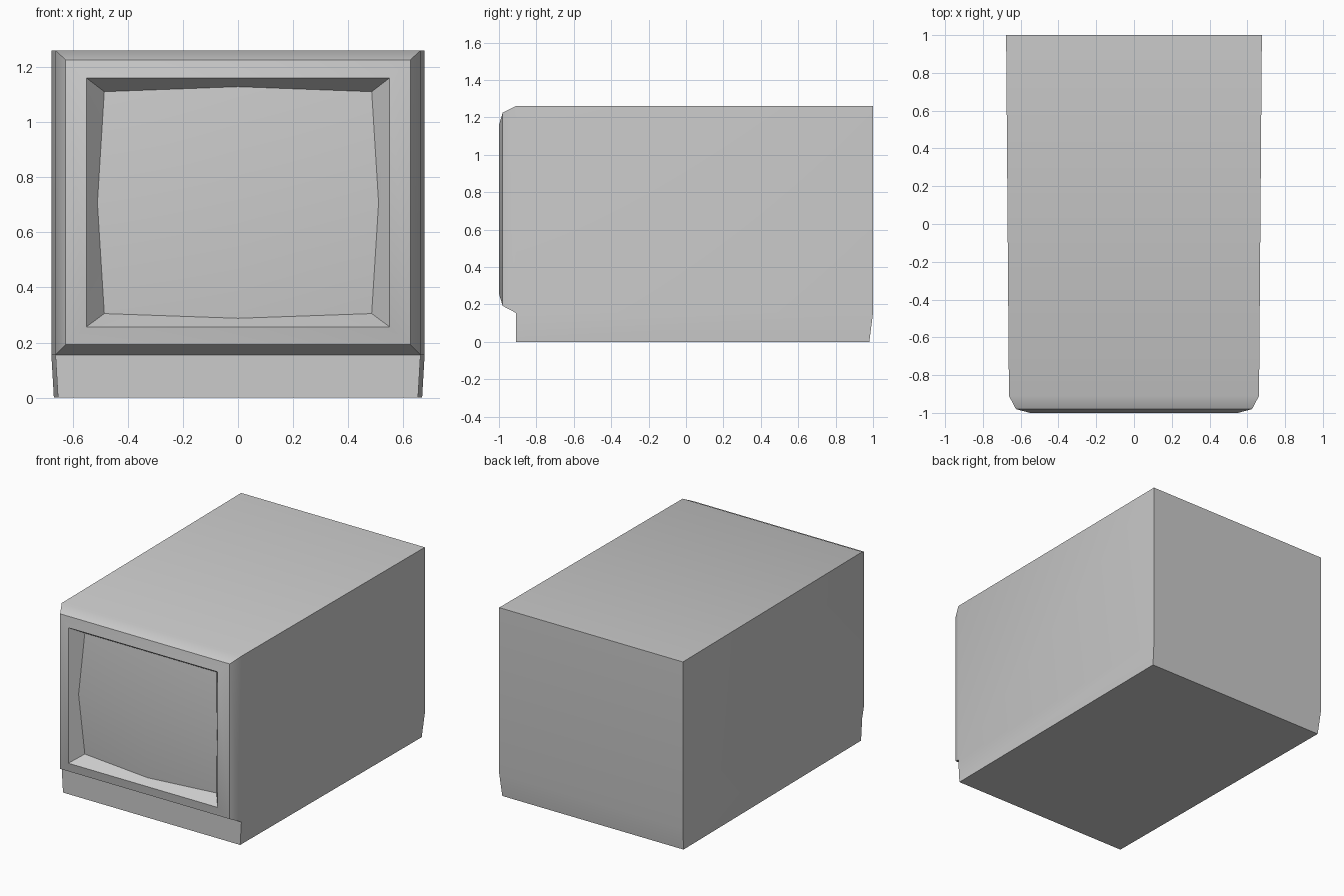
import bpy
import bmesh

cube = bpy.data.objects.get("Cube")
if cube:
    bpy.data.objects.remove(cube, do_unlink=True)

grey = bpy.data.materials.new("casing grey")
grey.use_nodes = True
colour = (0.6, 0.6, 0.6, 1)
grey.diffuse_color = colour
grey.node_tree.nodes["Principled BSDF"].inputs["Base Color"].default_value = colour


def finish(bm, name):
    """Turn a bmesh into a smooth-by-angle object."""
    bmesh.ops.remove_doubles(bm, verts=bm.verts, dist=0.0001)
    mesh = bpy.data.meshes.new(name)
    bm.to_mesh(mesh)
    bm.free()
    mesh.materials.append(grey)
    obj = bpy.data.objects.new(name, mesh)
    bpy.context.collection.objects.link(obj)
    bpy.ops.object.select_all(action='DESELECT')
    obj.select_set(True)
    bpy.context.view_layer.objects.active = obj
    bpy.ops.object.shade_smooth_by_angle(angle=0.6)
    return obj


def ring(bm, points):
    return [bm.verts.new(p) for p in points]


def bridge(bm, a, b, skip=()):
    """Quads between two equal rings."""
    n = len(a)
    for i in range(n):
        if i not in skip:
            j = (i + 1) % n
            bm.faces.new((a[i], a[j], b[j], b[i]))


def level(bm, z, front_x, back_x, back_y):
    """Horizontal ring of the casing, front edge first."""
    return ring(bm, [(-front_x, -0.91, z), (front_x, -0.91, z),
                     (back_x, back_y, z), (-back_x, back_y, z)])


def frame(bm, x, low, high, y):
    """Upright rectangle of the bezel, bottom edge first."""
    return ring(bm, [(-x, y, low), (x, y, low), (x, y, high), (-x, y, high)])


# Screen outline: corners sit deeper than the edge middles
corners = [(-0.485, -0.92, 0.305), (0.485, -0.92, 0.305),
           (0.485, -0.92, 1.11), (-0.485, -0.92, 1.11)]
middles = [(0, -0.95, 0.288), (0.51, -0.95, 0.707),
           (0, -0.95, 1.128), (-0.51, -0.95, 0.707)]

# Casing: tapered skirt, straight upper shell, open front
bm = bmesh.new()
bottom = level(bm, 0, 0.653, 0.668, 0.98)
belt = level(bm, 0.155, 0.662, 0.677, 1)
top = level(bm, 1.26, 0.662, 0.677, 1)
bm.faces.new(bottom[::-1])
bridge(bm, bottom, belt)
bridge(bm, belt, top, skip=(0,))
bm.faces.new(top)

# Bezel: chamfer and sloping frame
base = [belt[0], belt[1], top[1], top[0]]
outer = frame(bm, 0.625, 0.192, 1.225, -0.98)
rim = frame(bm, 0.55, 0.257, 1.16, -1)
bridge(bm, base, outer)
bridge(bm, outer, rim)

# Recess walls from the rim to the bowed screen edge
c = ring(bm, corners)
m = ring(bm, middles)
for i in range(4):
    j = (i + 1) % 4
    bm.faces.new((rim[i], m[i], c[i]))
    bm.faces.new((rim[i], rim[j], m[i]))
    bm.faces.new((rim[j], c[j], m[i]))
finish(bm, "casing")

# Bulging screen
bm = bmesh.new()
c = ring(bm, corners)
m = ring(bm, middles)
centre = bm.verts.new((0, -0.98, 0.707))
for i in range(4):
    bm.faces.new((c[i], m[i], centre, m[i - 1]))
finish(bm, "screen")
